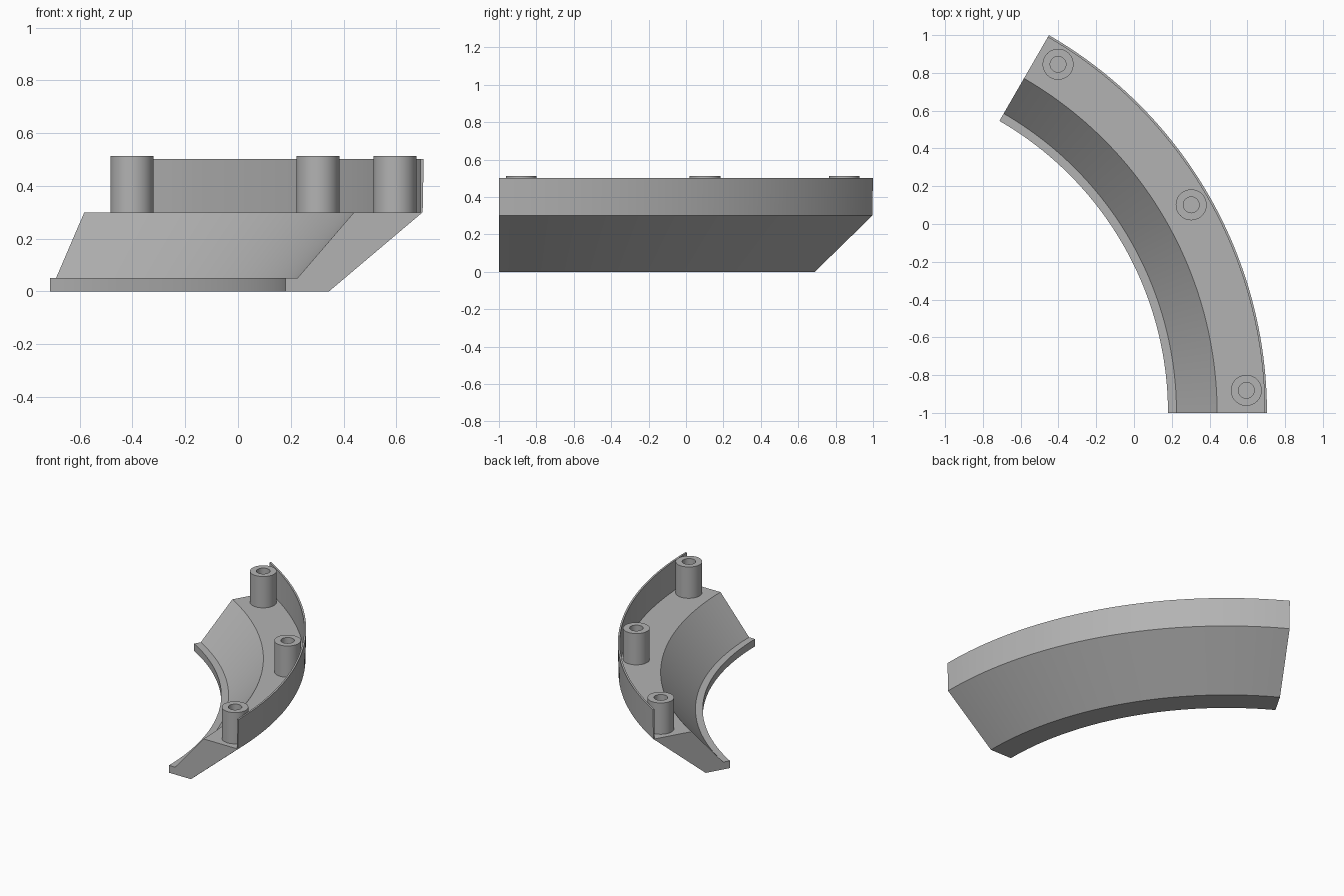
import bpy, bmesh, math

if "Cube" in bpy.data.objects:
    bpy.data.objects.remove(bpy.data.objects["Cube"])

CX, CY = -1.605, -1.0      # centre of the arc
SWEEP = math.radians(60)

grey = bpy.data.materials.new("plain grey")
grey.use_nodes = True
COLOUR = (0.45, 0.45, 0.45, 1)
grey.diffuse_color = COLOUR
grey.node_tree.nodes["Principled BSDF"].inputs["Base Color"].default_value = COLOUR


def revolve(name, profile, centre, sweep, steps):
    """Turn a closed (radius, height) profile about a vertical axis."""
    full = sweep > 6.28
    bm = bmesh.new()
    rings = []
    for i in range(steps if full else steps + 1):
        a = sweep * i / steps
        rings.append([bm.verts.new((centre[0] + r * math.cos(a),
                                    centre[1] + r * math.sin(a), z))
                      for r, z in profile])
    n = len(profile)
    for i in range(steps):
        a, b = rings[i], rings[(i + 1) % len(rings)]
        for k in range(n):
            m = (k + 1) % n
            bm.faces.new((a[k], a[m], b[m], b[k]))
    if not full:
        bm.faces.new(rings[0])
        bm.faces.new(rings[-1])
    bmesh.ops.recalc_face_normals(bm, faces=bm.faces)
    mesh = bpy.data.meshes.new(name)
    bm.to_mesh(mesh)
    bm.free()
    mesh.materials.append(grey)
    obj = bpy.data.objects.new(name, mesh)
    bpy.context.collection.objects.link(obj)
    bpy.ops.object.select_all(action='DESELECT')
    obj.select_set(True)
    bpy.context.view_layer.objects.active = obj
    bpy.ops.object.shade_smooth_by_angle(angle=math.radians(25))
    return obj


# Curved body: inner lip, sloped side, ledge, thin outer wall, sloped underside
body = [(1.785, 0), (1.785, 0.05), (1.83, 0.05), (2.045, 0.3), (2.297, 0.3),
        (2.297, 0.502), (2.309, 0.502), (2.305, 0.3), (1.95, 0)]
revolve("curved_body", body, (CX, CY), SWEEP, 48)

# Hollow posts standing on the ledge
post = [(0.042, 0.301), (0.042, 0.513), (0.082, 0.513), (0.082, 0.295)]
for label, degrees in (("front", 3.1), ("middle", 30), ("back", 56.9)):
    a = math.radians(degrees)
    spot = (CX + 2.203 * math.cos(a), CY + 2.203 * math.sin(a))
    revolve(label + "_post", post, spot, math.tau, 40)
